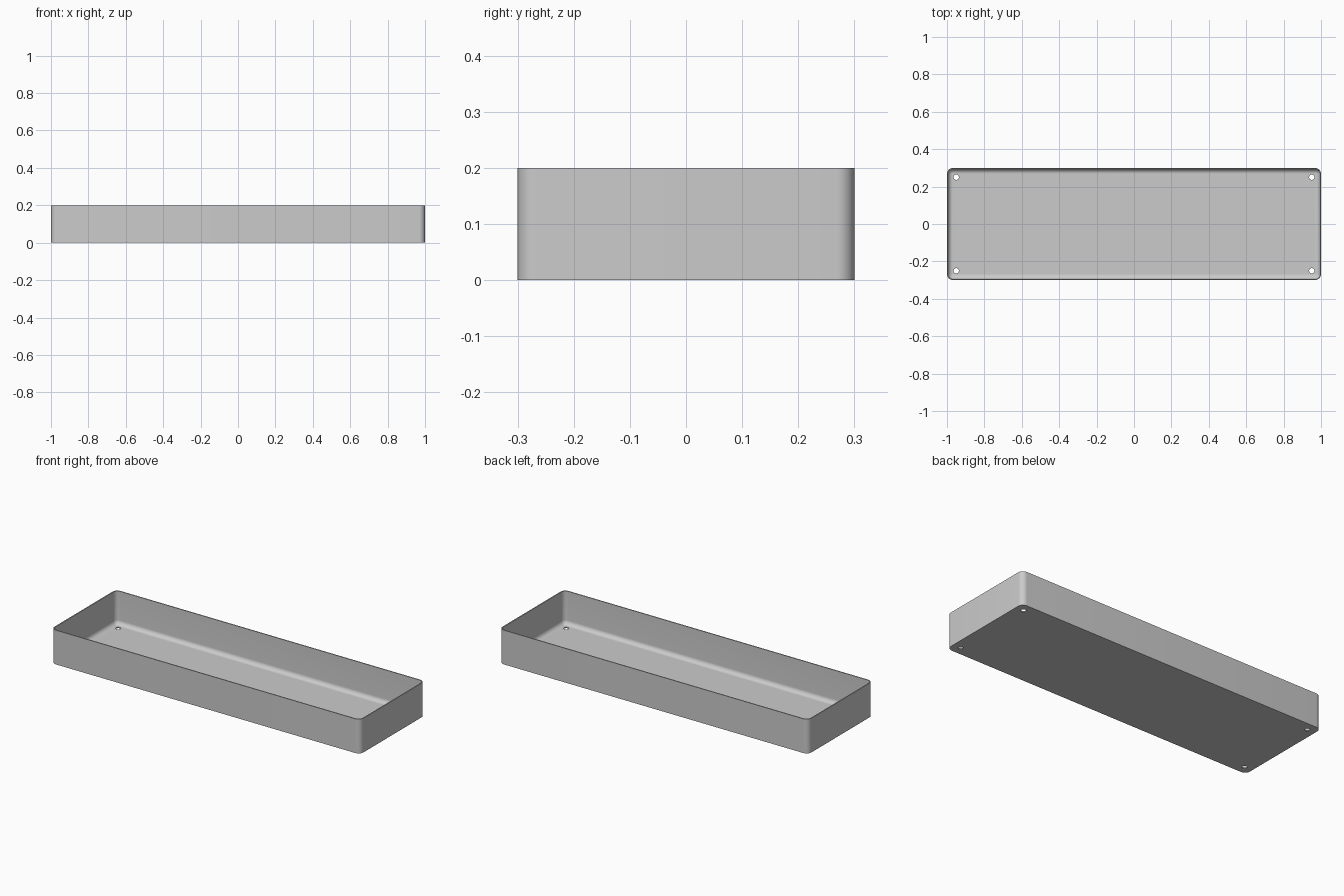
import bpy, bmesh, math

cube = bpy.data.objects.get("Cube")
if cube:
    bpy.data.objects.remove(cube, do_unlink=True)

HX, HY, HEIGHT = 1.0, 0.3, 0.2
WALL, CORNER, FILLET = 0.006, 0.032, 0.025
HOLE_R, HOLE_INSET = 0.014, 0.05
STEPS = 10

grey = bpy.data.materials.new("plain grey")
grey.use_nodes = True
colour = (0.6, 0.6, 0.6, 1)
grey.diffuse_color = colour
grey.node_tree.nodes["Principled BSDF"].inputs["Base Color"].default_value = colour


def rounded_loop(bm, inset, z):
    """Rounded rectangle of vertices, inset from the outer wall."""
    r = CORNER - inset
    verts = []
    for i, (sx, sy) in enumerate(((1, 1), (-1, 1), (-1, -1), (1, -1))):
        for k in range(STEPS + 1):
            a = (i + k / STEPS) * math.pi / 2
            verts.append(bm.verts.new((sx * (HX - CORNER) + r * math.cos(a),
                                       sy * (HY - CORNER) + r * math.sin(a), z)))
    return verts


# Tray shell: outside wall, rim, inside wall, rounded floor edge
levels = [(0, 0), (0, HEIGHT), (WALL, HEIGHT)]
for k in range(STEPS + 1):
    a = k / STEPS * math.pi / 2
    levels.append((WALL + FILLET * (1 - math.cos(a)),
                   WALL + FILLET * (1 - math.sin(a))))
bm = bmesh.new()
loops = [rounded_loop(bm, *level) for level in levels]
for low, high in zip(loops, loops[1:]):
    for i in range(len(low)):
        j = (i + 1) % len(low)
        bm.faces.new((low[i], low[j], high[j], high[i]))
bm.faces.new(loops[0][::-1])
bm.faces.new(loops[-1])
bmesh.ops.recalc_face_normals(bm, faces=bm.faces)
mesh = bpy.data.meshes.new("tray")
bm.to_mesh(mesh)
bm.free()
tray = bpy.data.objects.new("tray", mesh)
bpy.context.collection.objects.link(tray)
mesh.materials.append(grey)

# Screw holes through the floor corners
for sx in (-1, 1):
    for sy in (-1, 1):
        bpy.ops.mesh.primitive_cylinder_add(
            vertices=32, radius=HOLE_R, depth=0.1,
            location=(sx * (HX - HOLE_INSET), sy * (HY - HOLE_INSET), 0))
        cutter = bpy.context.object
        cutter.name = "screw_hole_cutter"
        cutter.data.materials.append(grey)
        cut = tray.modifiers.new("screw hole", 'BOOLEAN')
        cut.operation = 'DIFFERENCE'
        cut.solver = 'EXACT'
        cut.object = cutter
        bpy.ops.object.select_all(action='DESELECT')
        bpy.context.view_layer.objects.active = tray
        tray.select_set(True)
        bpy.ops.object.modifier_apply(modifier=cut.name)
        bpy.data.objects.remove(cutter, do_unlink=True)

bpy.ops.object.shade_smooth_by_angle(angle=math.radians(35))
